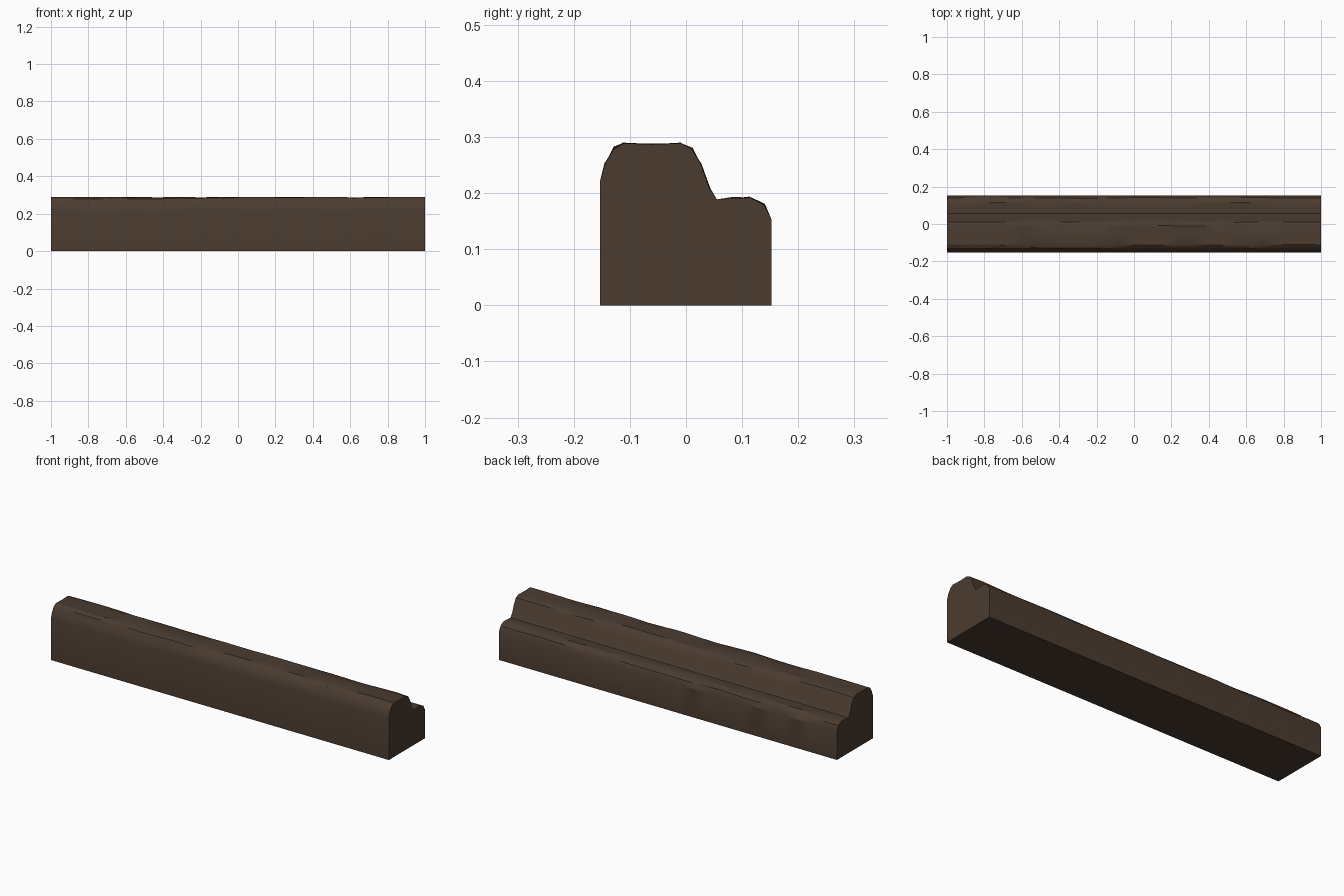
import bpy, bmesh, random
from mathutils import Vector, noise

if "Cube" in bpy.data.objects:
    bpy.data.objects.remove(bpy.data.objects["Cube"])

random.seed(4)
# Stepped kerb cross-section (y, z), from front foot over the crown to back foot
PROFILE = [(-.153, 0), (-.153, .223), (-.144, .253), (-.128, .279), (-.111, .289),
           (-.06, .287), (-.01, .289), (.01, .279), (.026, .253), (.042, .208),
           (.055, .189), (.085, .191), (.115, .192), (.139, .179), (.152, .154), (.152, 0)]
SEGMENTS = 26

bm = bmesh.new()
rings = []
for i in range(SEGMENTS + 1):
    x = -1 + 2 * i / SEGMENTS
    inner = 0 < i < SEGMENTS
    ring = []
    for j, (y, z) in enumerate(PROFILE):
        # Gentle weathering on the upper surface only; ends and walls stay true
        if inner and 2 <= j <= 13 and j != 10:
            y += .004 * noise.noise(Vector((x * 5, j * .8, 3)))
            z += .006 * noise.noise(Vector((x * 5, j * .8, 9))) - .001
            z = min(z, .290)
        ring.append(bm.verts.new((x, y, z)))
    rings.append(ring)

# Skin between neighbouring rings, including the underside
n = len(PROFILE)
for a, b in zip(rings, rings[1:]):
    for j in range(n):
        k = (j + 1) % n
        bm.faces.new((a[j], a[k], b[k], b[j]))
# End caps
bm.faces.new(rings[0])
bm.faces.new(rings[-1])
bmesh.ops.recalc_face_normals(bm, faces=bm.faces)

mesh = bpy.data.meshes.new("stepped_beam")
bm.to_mesh(mesh)
bm.free()
beam = bpy.data.objects.new("stepped_beam", mesh)
bpy.context.collection.objects.link(beam)

# Dark brown weathered surface
mat = bpy.data.materials.new("dark_brown")
mat.diffuse_color = (.07, .045, .03, 1)
mat.use_nodes = True
mat.node_tree.nodes["Principled BSDF"].inputs["Base Color"].default_value = mat.diffuse_color
mesh.materials.append(mat)

# Soft shading along the worn top, crisp walls
bpy.context.view_layer.objects.active = beam
beam.select_set(True)
bpy.ops.object.shade_smooth_by_angle(angle=.5)
